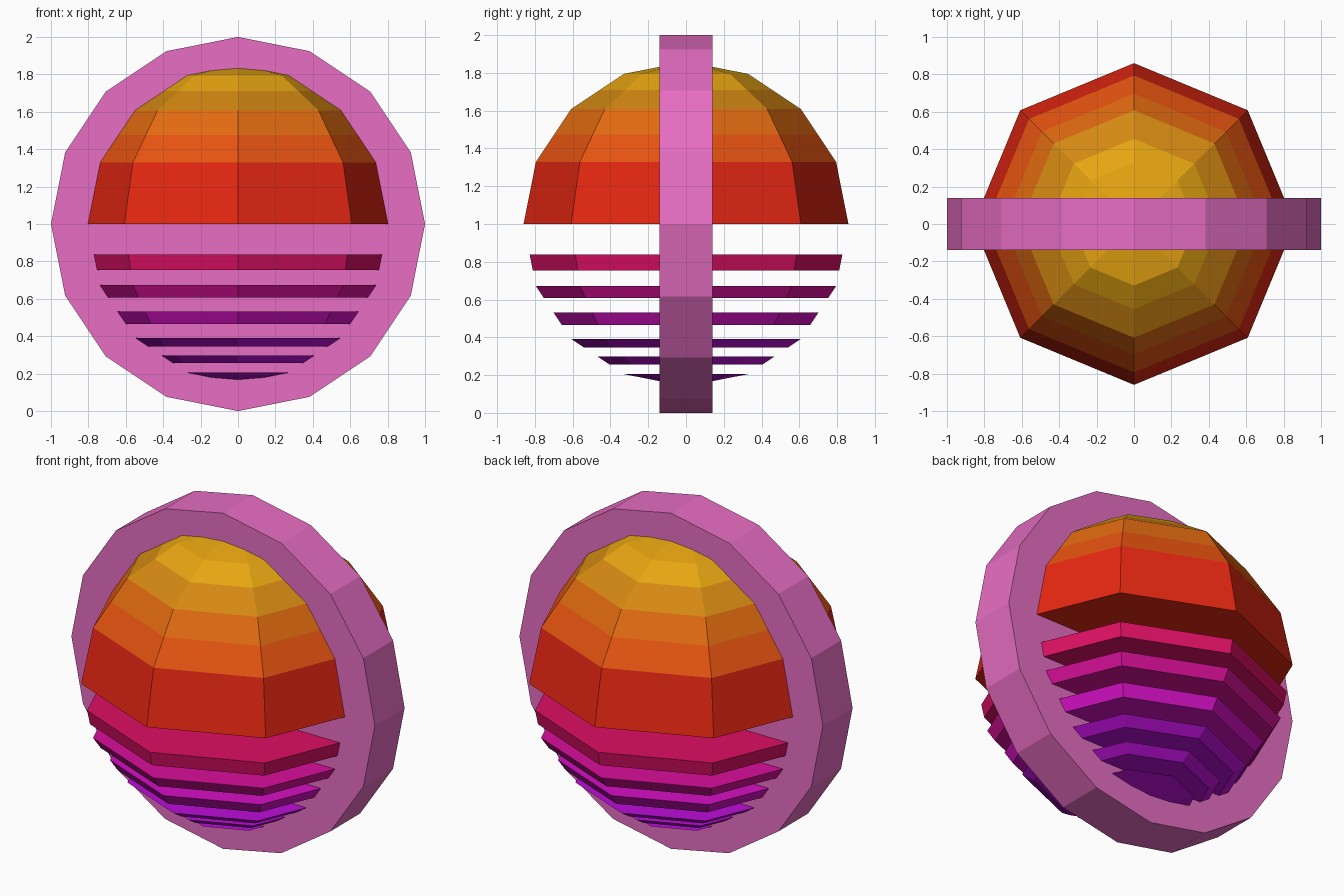
import bpy
import bmesh
import math
from mathutils import Matrix

cube = bpy.data.objects.get("Cube")
if cube:
    bpy.data.objects.remove(cube, do_unlink=True)

CENTRE, RADIUS = 1.0, 0.86


def material(name, r, g, b):
    """Flat material from 8-bit display values, stored as linear."""
    def lin(c):
        c /= 255
        return c / 12.92 if c <= 0.04045 else ((c + 0.055) / 1.055) ** 2.4
    colour = (lin(r), lin(g), lin(b), 1)
    mat = bpy.data.materials.new(name)
    mat.use_nodes = True
    mat.diffuse_color = colour
    mat.node_tree.nodes["Principled BSDF"].inputs["Base Color"].default_value = colour
    return mat


def finish(name, bm, mats):
    bmesh.ops.recalc_face_normals(bm, faces=bm.faces)
    mesh = bpy.data.meshes.new(name)
    bm.to_mesh(mesh)
    bm.free()
    for mat in mats:
        mesh.materials.append(mat)
    obj = bpy.data.objects.new(name, mesh)
    bpy.context.collection.objects.link(obj)
    return obj


def cut(bm, z, **clear):
    geom = bm.verts[:] + bm.edges[:] + bm.faces[:]
    bmesh.ops.bisect_plane(bm, geom=geom, dist=0.0005, plane_co=(0, 0, z),
                           plane_no=(0, 0, 1), **clear)


def ball_slice(low, high):
    """Closed piece of the eight-sided ball between two heights."""
    bm = bmesh.new()
    bmesh.ops.create_uvsphere(bm, u_segments=8, v_segments=8, radius=RADIUS,
                              matrix=Matrix.Translation((0, 0, CENTRE)))
    for z, side in ((low, "clear_inner"), (high, "clear_outer")):
        if abs(z - CENTRE) < RADIUS:
            cut(bm, z, **{side: True})
    bmesh.ops.holes_fill(bm, edges=bm.edges[:], sides=0)
    return bm


pink = material("pink", 238, 113, 201)
crimson = material("crimson", 222, 15, 100)
magenta = material("magenta", 218, 15, 154)
orchid = material("orchid", 214, 15, 196)
purple = material("purple", 188, 14, 216)
sunset = [material("red", 230, 39, 18),
          material("red orange", 231, 84, 16),
          material("orange", 227, 108, 16),
          material("amber", 212, 137, 18),
          material("yellow", 236, 169, 18)]

# Upright sixteen-sided backing disc
bm = bmesh.new()
bmesh.ops.create_cone(bm, cap_ends=True, segments=16, radius1=1, radius2=1, depth=0.28,
                      matrix=Matrix.Translation((0, 0, CENTRE)) @ Matrix.Rotation(math.pi / 2, 4, "X"))
finish("backing_disc", bm, [pink])

# Upper dome, coloured in bands by height
bands = [1.329, 1.475, 1.608, 1.71]
bm = ball_slice(CENTRE, 2)
for z in bands:
    cut(bm, z)
for face in bm.faces:
    height = face.calc_center_median().z
    face.material_index = sum(height > z for z in bands)
finish("sun_dome", bm, sunset)

# Separate slices getting thinner towards the bottom
slices = [(0.755, 0.838, crimson), (0.607, 0.673, magenta), (0.466, 0.532, orchid),
          (0.346, 0.391, purple), (0.256, 0.298, purple), (0.0, 0.205, purple)]
for i, (low, high, mat) in enumerate(slices, 1):
    finish(f"sun_slice_{i}", ball_slice(low, high), [mat])
